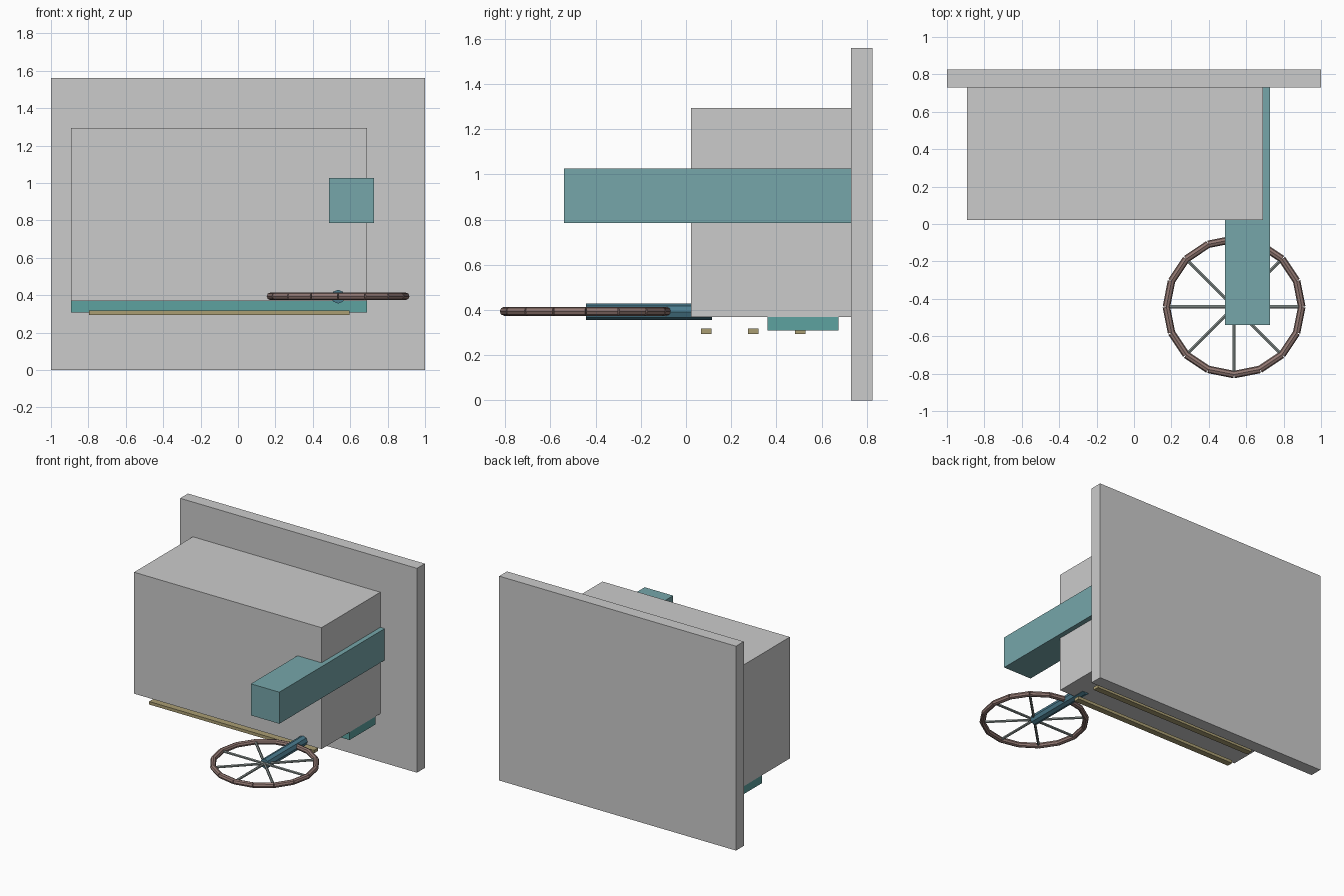
import bpy
import bmesh
from math import cos, sin, pi
from mathutils import Vector, Matrix

if "Cube" in bpy.data.objects:
    bpy.data.objects.remove(bpy.data.objects["Cube"])


def material(name, rgb):
    m = bpy.data.materials.new(name)
    m.diffuse_color = (*rgb, 1)
    m.use_nodes = True
    m.node_tree.nodes["Principled BSDF"].inputs["Base Color"].default_value = m.diffuse_color
    return m


TEAL = material("teal", (0.18, 0.38, 0.40))
SEA = material("sea_green", (0.11, 0.36, 0.35))
BRASS = material("brass", (0.40, 0.34, 0.17))
RIM = material("rim_brown", (0.29, 0.19, 0.17))
STEEL = material("steel", (0.25, 0.29, 0.28))
BLUE = material("dark_blue", (0.07, 0.20, 0.27))


def finish(name, bm, mat):
    me = bpy.data.meshes.new(name)
    bm.to_mesh(me)
    bm.free()
    if mat:
        me.materials.append(mat)
    ob = bpy.data.objects.new(name, me)
    bpy.context.collection.objects.link(ob)
    return ob


def box(name, x, y, z, mat=None):
    lo, hi = Vector((x[0], y[0], z[0])), Vector((x[1], y[1], z[1]))
    bm = bmesh.new()
    bmesh.ops.create_cube(bm, size=1, matrix=Matrix.Translation((lo + hi) / 2)
                          @ Matrix.Diagonal((*(hi - lo), 1)))
    return finish(name, bm, mat)


def rods(name, ends, radius, sides, mat):
    """One mesh holding a straight rod for each pair of end points."""
    bm = bmesh.new()
    for a, b in ends:
        a, b = Vector(a), Vector(b)
        d = b - a
        m = Matrix.Translation((a + b) / 2) @ d.to_track_quat('Z', 'Y').to_matrix().to_4x4()
        bmesh.ops.create_cone(bm, cap_ends=True, segments=sides, radius1=radius,
                              radius2=radius, depth=d.length, matrix=m)
    return finish(name, bm, mat)


# Wall and main housing
box("back_wall", (-1, 1), (0.731, 0.825), (0, 1.56))
box("housing", (-0.893, 0.69), (0.022, 0.731), (0.368, 1.295))

# Square arm running forward from the wall
box("side_arm", (0.487, 0.727), (-0.54, 0.731), (0.786, 1.027), TEAL)

# Underside plate and the three slats
box("under_plate", (-0.893, 0.69), (0.36, 0.676), (0.308, 0.368), SEA)
for i in range(3):
    y = 0.089 + i * 0.208
    box(f"slat_{i + 1}", (-0.797, 0.596), (y - 0.023, y + 0.023), (0.294, 0.317), BRASS)

# Horizontal hand wheel: segmented rim, spokes and shaft
C = Vector((0.535, -0.443, 0.394))
R = 0.362


def rim_point(i, n):
    t = 2 * pi * i / n
    return C + Vector((R * cos(t), R * sin(t), 0))


rods("wheel_rim", [(rim_point(i, 16), rim_point(i + 1, 16)) for i in range(16)],
     0.02, 8, RIM)
rods("wheel_spokes", [(C, rim_point(i, 8)) for i in range(8)], 0.01, 6, STEEL)
rods("wheel_shaft", [((C.x, C.y, 0.392), (C.x, 0.115, 0.392))], 0.037, 8, BLUE)
